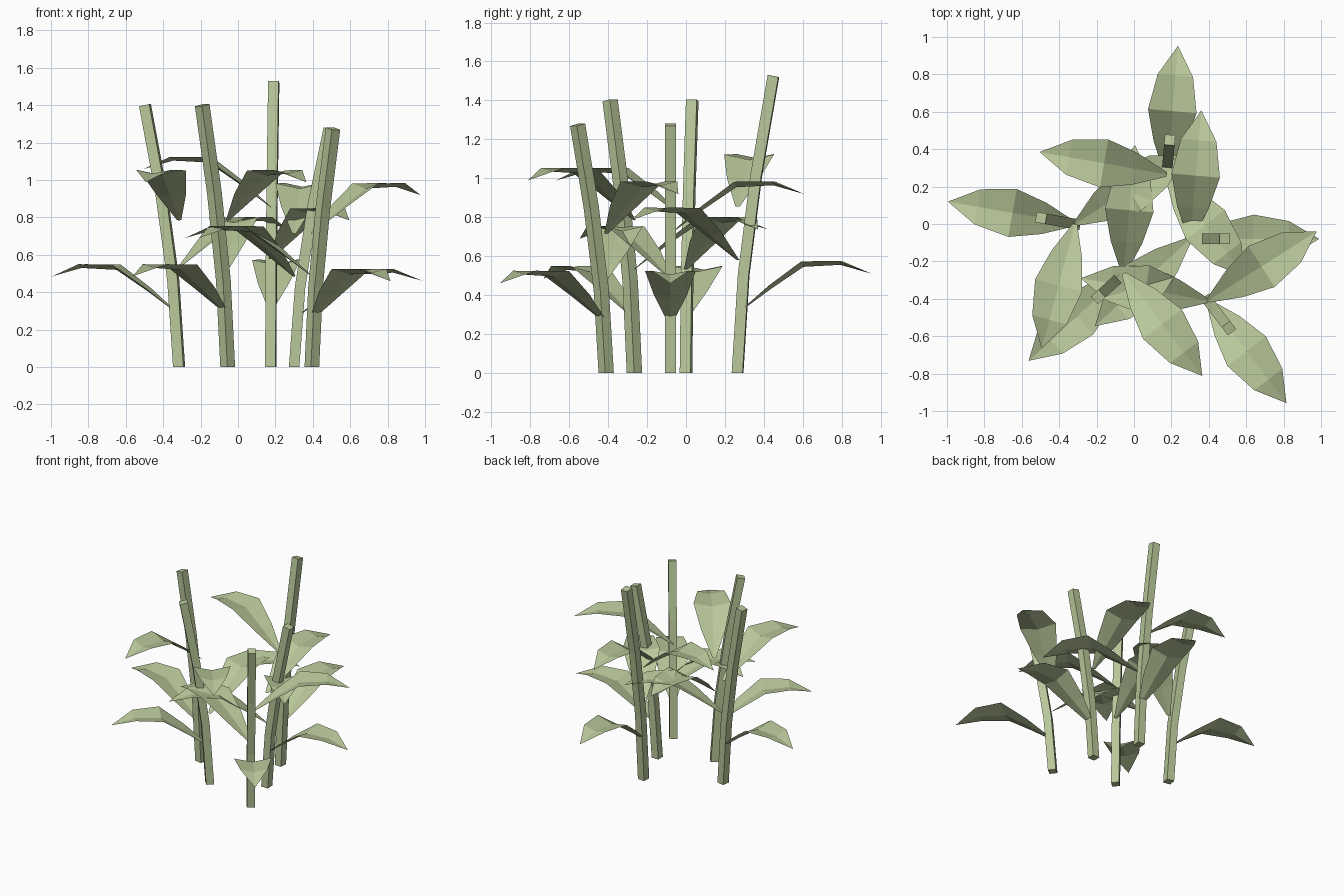
import bpy, bmesh
from math import cos, sin, radians
from mathutils import Vector, Matrix

cube = bpy.data.objects.get("Cube")
if cube:
    bpy.data.objects.remove(cube, do_unlink=True)

green = bpy.data.materials.new("pale_leaf_green")
green.use_nodes = True
colour = (0.48, 0.57, 0.32, 1)
green.diffuse_color = colour
bsdf = green.node_tree.nodes["Principled BSDF"]
bsdf.inputs["Base Color"].default_value = colour
bsdf.inputs["Roughness"].default_value = 0.9


def finish(name, bm, matrix):
    bmesh.ops.transform(bm, matrix=matrix, verts=bm.verts)
    mesh = bpy.data.meshes.new(name)
    bm.to_mesh(mesh)
    bm.free()
    mesh.materials.append(green)
    obj = bpy.data.objects.new(name, mesh)
    bpy.context.collection.objects.link(obj)


# Square stalk that bows outward along local +x
def stalk(name, matrix, height, lean=0.185, r=0.028, segments=3):
    bm = bmesh.new()
    rings = []
    for i in range(segments + 1):
        t = i / segments
        slope = lean * 1.6 * t ** 0.6 / height
        across = Vector((1, 0, -slope)).normalized() * r
        if i == 0:
            across = Vector((r, 0, 0))
        centre = Vector((lean * t ** 1.6, 0, height * t))
        side = Vector((0, r, 0))
        rings.append([bm.verts.new(centre + a * across + b * side)
                      for a, b in ((1, 1), (-1, 1), (-1, -1), (1, -1))])
    for low, high in zip(rings, rings[1:]):
        for k in range(4):
            n = (k + 1) % 4
            bm.faces.new((low[k], low[n], high[n], high[k]))
    bm.faces.new(rings[0][::-1])
    bm.faces.new(rings[-1])
    finish(name, bm, matrix)


# Arching leaf folded along its midrib: distance, height, half width, edge lift
LEAF = [(0, 0, 0.012, 0.002), (0.17, 0.125, 0.085, 0.02),
        (0.34, 0.24, 0.13, 0.028), (0.53, 0.25, 0.095, 0.02)]
TIP = (0.69, 0, 0.205)


def leaf(name, matrix):
    bm = bmesh.new()
    rows = [[bm.verts.new((s, side * w, z + abs(side) * lift))
             for side in (-1, 0, 1)] for s, z, w, lift in LEAF]
    for a, b in zip(rows, rows[1:]):
        for k in (0, 1):
            bm.faces.new((a[k], b[k], b[k + 1], a[k + 1]))
    tip = bm.verts.new(TIP)
    for k in (0, 1):
        bm.faces.new((rows[-1][k], tip, rows[-1][k + 1]))
    finish(name, bm, matrix)


# Each plant: x, y, height, lean direction in degrees
PLANTS = {
    "back": (0.175, 0.265, 1.525, 85),
    "left_side": (-0.315, 0.0, 1.4, 170),
    "front_middle": (-0.055, -0.265, 1.4, 222.5),
    "front": (0.395, -0.41, 1.275, -52.5),
    "right_side": (0.3, -0.08, 1.275, 0),
}
for label, (x, y, height, angle) in PLANTS.items():
    place = Matrix.Translation((x, y, 0))
    stalk(label + "_stalk", place @ Matrix.Rotation(radians(angle), 4, 'Z'), height)
    # Leaves spiral up the stalk by the golden angle
    for i, part in enumerate(("lower", "middle", "upper")):
        lift = Matrix.Translation((0, 0, height * (0.2 + 0.18 * i)))
        turn = Matrix.Rotation(radians(angle - 137.5 * i), 4, 'Z')
        leaf(f"{label}_{part}_leaf", place @ lift @ turn)
